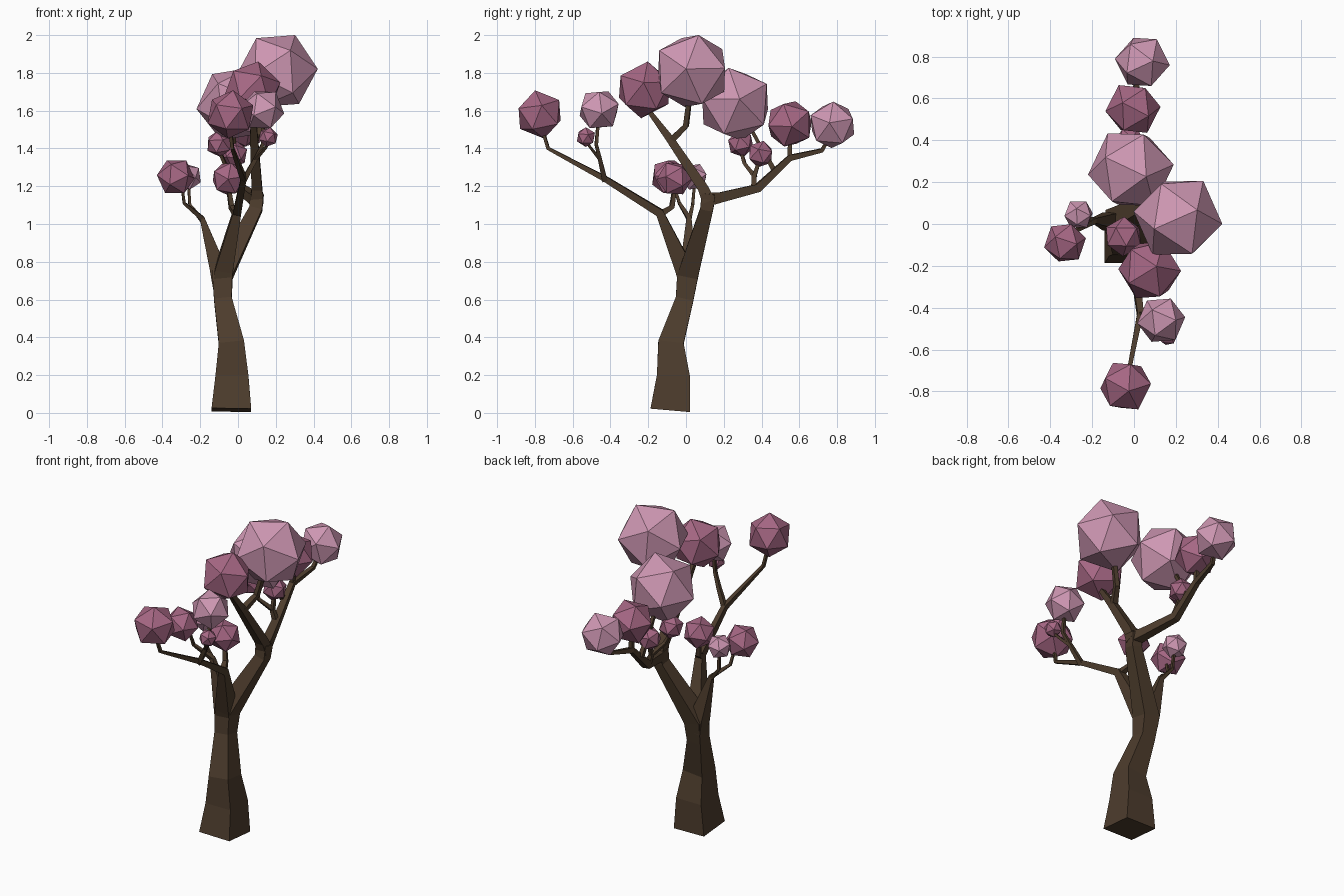
import bpy, bmesh, random
from mathutils import Vector, Euler

random.seed(4)


def material(name, rgb):
    m = bpy.data.materials.new(name)
    m.diffuse_color = (*rgb, 1)
    return m


BARK = material("bark", (0.075, 0.046, 0.026))
LIGHT = material("light_blossom", (0.62, 0.31, 0.45))
DARK = material("dark_blossom", (0.38, 0.135, 0.23))


def finish(bm, name, mat):
    bmesh.ops.recalc_face_normals(bm, faces=bm.faces)
    me = bpy.data.meshes.new(name)
    bm.to_mesh(me)
    bm.free()
    me.materials.append(mat)
    ob = bpy.data.objects.new(name, me)
    bpy.context.collection.objects.link(ob)
    return ob


def limb(name, points):
    """Four-sided tapered tube through points (x, y, z, half width)."""
    bm = bmesh.new()
    pos = [Vector(p[:3]) for p in points]
    side, prev = Vector((1, 0, 0)), None
    for i, p in enumerate(pos):
        t = Vector()
        if i > 0:
            t += (p - pos[i - 1]).normalized()
        if i < len(pos) - 1:
            t += (pos[i + 1] - p).normalized()
        t.normalize()
        side = (side - t * side.dot(t)).normalized()
        up = t.cross(side)
        h = points[i][3]
        ring = [bm.verts.new(p + (side * a + up * b) * h)
                for a, b in ((-1, -1), (1, -1), (1, 1), (-1, 1))]
        if prev:
            for k in range(4):
                n = (k + 1) % 4
                bm.faces.new((prev[k], prev[n], ring[n], ring[k]))
        else:
            bm.faces.new(ring[::-1])
        prev = ring
    bm.faces.new(prev)
    return finish(bm, name, BARK)


def blossom(name, x, y, z, r, mat):
    """Randomly turned icosahedron whose mean half extent is r."""
    bm = bmesh.new()
    bmesh.ops.create_icosphere(bm, subdivisions=1, radius=1)
    rot = Euler([random.uniform(0, 6.28) for _ in range(3)]).to_matrix()
    bmesh.ops.transform(bm, matrix=rot.to_4x4(), verts=bm.verts)
    extent = sum(max(abs(v.co[a]) for v in bm.verts) for a in range(3)) / 3
    for v in bm.verts:
        v.co = v.co * (r / extent) + Vector((x, y, z))
    return finish(bm, name, mat)


# Trunk running into the main limb
limb("trunk", [(-.035, -.083, .015, .105), (-.032, -.067, .2, .087),
               (-.035, -.08, .37, .067), (-.08, -.008, .6, .047),
               (-.083, .01, .73, .055), (.095, .11, 1.08, .034),
               (.1, .12, 1.16, .036)])

# Limbs and twigs
limb("left_limb", [(-.085, .01, .68, .045), (-.075, -.01, .76, .048),
                   (-.005, -.14, 1.06, .022), (.03, -.43, 1.24, .015),
                   (-.03, -.73, 1.40, .009), (-.04, -.76, 1.50, .008)])
limb("side_limb", [(-.09, .01, .66, .042), (-.105, .012, .76, .044),
                   (-.19, .016, 1.03, .013), (-.285, -.035, 1.11, .008),
                   (-.295, -.06, 1.19, .007)])
limb("upper_limb", [(.1, .12, 1.12, .034), (.1, .09, 1.19, .028),
                    (.085, -.085, 1.45, .021), (.08, -.19, 1.59, .013),
                    (.08, -.21, 1.66, .01)])
limb("right_limb", [(.1, .12, 1.13, .034), (.08, .18, 1.14, .027),
                    (.01, .38, 1.19, .022), (-.005, .55, 1.35, .016),
                    (.02, .72, 1.39, .011), (.035, .76, 1.46, .009)])
TWIGS = [
    [(.085, -.08, 1.44, .018), (.13, .0, 1.52, .014), (.17, .02, 1.68, .012)],
    [(.015, .36, 1.18, .016), (-.01, .36, 1.25, .012), (-.02, .39, 1.34, .008)],
    [(-.01, .365, 1.25, .012), (-.07, .31, 1.32, .009), (-.1, .29, 1.39, .008)],
    [(-.015, .47, 1.28, .014), (-.02, .4, 1.4, .01), (-.02, .33, 1.53, .009)],
    [(-.005, .55, 1.34, .013), (-.005, .55, 1.46, .01)],
    [(.03, -.43, 1.23, .014), (.09, -.455, 1.34, .011),
     (.13, -.475, 1.42, .009), (.13, -.465, 1.54, .008)],
    [(.09, -.455, 1.34, .009), (.15, -.51, 1.41, .007), (.16, -.53, 1.44, .006)],
    [(-.005, -.14, 1.05, .018), (-.035, -.075, 1.09, .013), (-.05, -.06, 1.19, .01)],
    [(-.19, .016, 1.02, .012), (-.255, .035, 1.1, .008), (-.262, .045, 1.21, .007)],
]
for i, pts in enumerate(TWIGS):
    limb(f"twig_{i + 1}", pts)

# Blossom clusters
CLUSTERS = [
    (.21, .03, 1.81, .193, LIGHT), (-.015, .26, 1.635, .19, LIGHT),
    (.075, -.22, 1.71, .145, DARK), (.13, -.46, 1.605, .105, LIGHT),
    (-.04, -.775, 1.58, .12, DARK), (.16, -.53, 1.46, .05, DARK),
    (-.005, .55, 1.53, .122, DARK), (.04, .775, 1.525, .123, LIGHT),
    (-.02, .395, 1.37, .066, DARK), (-.1, .29, 1.425, .066, DARK),
    (-.33, -.09, 1.25, .092, DARK), (-.05, -.06, 1.24, .087, DARK),
    (-.265, .045, 1.25, .066, LIGHT),
]
for i, c in enumerate(CLUSTERS):
    blossom(f"blossom_{i + 1}", *c)
